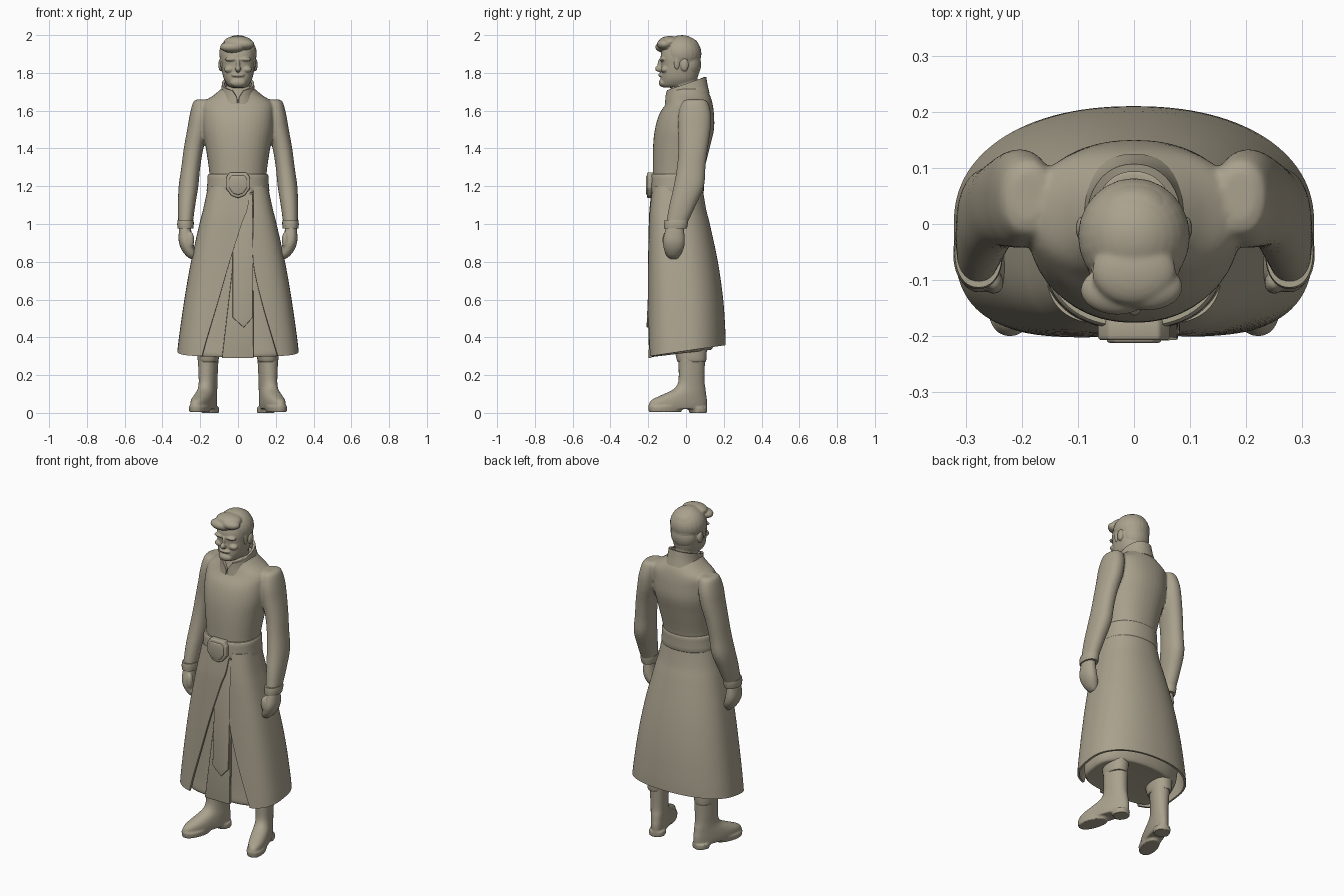
import bpy, bmesh, math
from mathutils import Matrix, Vector

mat = bpy.data.materials.new("warm_clay_grey")
mat.diffuse_color = (0.40, 0.36, 0.27, 1)


def catmull(rings, steps):
    """Smoothly interpolate a list of ring tuples."""
    out = []
    for i in range(len(rings) - 1):
        p0, p1 = rings[max(i - 1, 0)], rings[i]
        p2, p3 = rings[i + 1], rings[min(i + 2, len(rings) - 1)]
        for k in range(steps):
            t = k / steps
            out.append([0.5 * (2 * b + (c - a) * t + (2 * a - 5 * b + 4 * c - d) * t * t
                               + (3 * b - a - 3 * c + d) * t ** 3)
                        for a, b, c, d in zip(p0, p1, p2, p3)])
    return out + [list(rings[-1])]


def loft(bm, rings, nf=2.2, nb=2.2, seg=40, gap=False, steps=4):
    """Rings: z, centre x, half width, front y, back y, [tilt, left edge, right edge]."""
    rings = [tuple(r) + (0,) * (8 - len(r)) for r in rings]
    rows = []
    for z, cx, rx, yf, yb, tilt, xl, xr in catmull(rings, steps):
        cy, ry = (yf + yb) / 2, (yb - yf) / 2
        edge = lambda x: math.asin(math.copysign(min(abs(x / rx), 1) ** (nf / 2), x))
        a0, a1 = (edge(xr), 2 * math.pi + edge(xl)) if gap else (0, 2 * math.pi)
        row = []
        for k in range(seg + 1 if gap else seg):
            a = a0 + (a1 - a0) * k / seg
            s, c = math.sin(a), math.cos(a)
            n = nf if c > 0 else nb
            x = cx + math.copysign(abs(s) ** (2 / n), s) * rx
            y = cy - math.copysign(abs(c) ** (2 / n), c) * ry
            row.append(bm.verts.new((x, y, z + tilt * y)))
        rows.append(row)
    for r, q in zip(rows, rows[1:]):
        for k in range(seg):
            j = k + 1 if gap else (k + 1) % seg
            bm.faces.new((r[k], r[j], q[j], q[k]))
    if not gap:
        bm.faces.new(rows[0])
        bm.faces.new(rows[-1])
    return [v for r in rows for v in r]


def blob(bm, c, r):
    m = Matrix.Translation(c) @ Matrix.Diagonal((*r, 1))
    bmesh.ops.create_uvsphere(bm, u_segments=24, v_segments=16, radius=1, matrix=m)


def plate(bm, pts, y0, y1, thick):
    """Front outline (x, z) with y sliding from y0 at its top to y1 at its bottom."""
    top, low = max(p[1] for p in pts), min(p[1] for p in pts)
    ys = [y0 + (y1 - y0) * (top - z) / (top - low) for x, z in pts]
    f = [bm.verts.new((p[0], y, p[1])) for p, y in zip(pts, ys)]
    b = [bm.verts.new((p[0], y + thick, p[1])) for p, y in zip(pts, ys)]
    bm.faces.new(f)
    bm.faces.new(b[::-1])
    for i in range(len(f)):
        j = (i + 1) % len(f)
        bm.faces.new((f[i], b[i], b[j], f[j]))


def make(name, bm, voxel=0, smooth=0, solid=0, bevel=0):
    bmesh.ops.recalc_face_normals(bm, faces=bm.faces)
    me = bpy.data.meshes.new(name)
    bm.to_mesh(me)
    bm.free()
    ob = bpy.data.objects.new(name, me)
    bpy.context.collection.objects.link(ob)
    me.materials.append(mat)
    if solid:
        m = ob.modifiers.new("thickness", 'SOLIDIFY')
        m.thickness, m.offset = solid, 0
    if voxel:
        m = ob.modifiers.new("blend", 'REMESH')
        m.mode, m.voxel_size = 'VOXEL', voxel
    if smooth:
        m = ob.modifiers.new("soften", 'SMOOTH')
        m.factor, m.iterations = 0.5, smooth
    if bevel:
        m = ob.modifiers.new("round", 'BEVEL')
        m.width, m.segments = bevel, 3
    bpy.ops.object.select_all(action='DESELECT')
    ob.select_set(True)
    bpy.context.view_layer.objects.active = ob
    for m in list(ob.modifiers):
        bpy.ops.object.modifier_apply(modifier=m.name)
    bpy.ops.object.shade_smooth_by_angle(angle=math.radians(40))
    return ob


# Tunic: torso and both sleeves blended together
bm = bmesh.new()
loft(bm, [(1.12, 0, .155, -.175, .085), (1.25, 0, .150, -.176, .09), (1.4, 0, .170, -.175, .125),
          (1.5, 0, .187, -.165, .148), (1.58, 0, .19, -.142, .148), (1.64, 0, .185, -.105, .14),
          (1.685, 0, .125, -.09, .125), (1.73, 0, .072, -.08, .095)])
for s in (-1, 1):
    loft(bm, [(1.66, s * .188, .025, .01, .09), (1.645, s * .19, .047, -.02, .115),
              (1.58, s * .2, .055, -.04, .132), (1.5, s * .213, .056, -.042, .13),
              (1.4, s * .235, .052, -.04, .115), (1.3, s * .25, .05, -.048, .103),
              (1.2, s * .262, .052, -.065, .095), (1.1, s * .272, .046, -.088, .052),
              (1.0, s * .278, .038, -.106, .005), (.985, s * .278, .036, -.105, 0)])
make("tunic", bm, voxel=.007, smooth=4)

# Sleeve cuffs
bm = bmesh.new()
for s in (-1, 1):
    loft(bm, [(1.02, s * .277, .042, -.113, .012), (1.0, s * .278, .044, -.116, .01),
              (.975, s * .278, .041, -.115, .004)], steps=2)
make("cuffs", bm)

# Hands
bm = bmesh.new()
for s in (-1, 1):
    loft(bm, [(1.0, s * .278, .03, -.10, -.015), (.96, s * .28, .033, -.112, -.01),
              (.91, s * .277, .037, -.122, -.006), (.87, s * .265, .037, -.118, -.012),
              (.835, s * .248, .03, -.105, -.03), (.815, s * .238, .014, -.085, -.045)])
    blob(bm, (s * .25, -.105, .915), (.018, .02, .045))
make("hands", bm, voxel=.006, smooth=3)

# Standing collar, higher at the back, notched in front
bm = bmesh.new()
loft(bm, [(1.66, 0, .098, -.105, .118, .25, -.004, .004), (1.70, 0, .084, -.102, .108, .3, -.006, .006),
          (1.742, 0, .078, -.1, .1, .36, -.03, .03)], gap=True)
make("collar", bm, solid=.014)

# Long outer coat skirt, open at the front
bm = bmesh.new()
loft(bm, [(1.2, 0, .152, -.175, .08, 0, .07, .08), (1.08, 0, .178, -.187, .10, 0, .05, .08),
          (1.0, 0, .198, -.191, .12, 0, .02, .08), (.8, 0, .243, -.195, .162, .02, -.045, .08),
          (.6, 0, .278, -.198, .19, .05, -.105, .125), (.42, 0, .304, -.200, .202, .1, -.162, .18),
          (.328, 0, .315, -.200, .204, .15, -.19, .21)], nf=3.4, nb=2.2, seg=96, gap=True)
make("coat_skirt", bm, solid=.012)

# Underskirt
bm = bmesh.new()
loft(bm, [(1.1, 0, .155, -.165, .075), (.8, 0, .22, -.176, .13), (.55, 0, .262, -.18, .165),
          (.4, 0, .275, -.182, .165, .1), (.325, 0, .262, -.184, .14, .12), (.32, 0, .23, -.165, .12, .12)],
     nf=3.4, seg=64)
make("underskirt", bm)

# Centre front panel and hanging sash with pointed end
bm = bmesh.new()
plate(bm, [(-.02, .85), (.08, .85), (.082, .29), (-.085, .29)], -.188, -.198, .016)
make("front_panel", bm, bevel=.003)
bm = bmesh.new()
plate(bm, [(-.028, 1.16), (.078, 1.16), (.078, .505), (.03, .452), (-.028, .505)], -.178, -.209, .012)
make("sash", bm, bevel=.003)

# Belt and shield buckle
bm = bmesh.new()
loft(bm, [(1.165, 0, .160, -.182, .088), (1.175, 0, .166, -.188, .094), (1.22, 0, .162, -.188, .094),
          (1.255, 0, .161, -.187, .095), (1.265, 0, .155, -.182, .09)], nf=2.4, seg=64, steps=2)
make("belt", bm)
for name, k, y in (("buckle", 1, -.207), ("buckle_face", .76, -.212)):
    bm = bmesh.new()
    outline = [(-.045, .068), (.045, .068), (.064, .04), (.064, -.015), (.035, -.055),
               (0, -.068), (-.035, -.055), (-.064, -.015), (-.064, .04)]
    plate(bm, [(x * k, 1.205 + z * k) for x, z in outline], y, y, .04)
    make(name, bm, bevel=.006)

# Trouser legs
bm = bmesh.new()
for s in (-1, 1):
    loft(bm, [(.6, s * .13, .075, -.08, .10), (.4, s * .15, .065, -.07, .11),
              (.285, s * .158, .056, -.05, .108), (.27, s * .158, .046, -.04, .1)])
make("trousers", bm)

# Boots with turned-out feet
bm = bmesh.new()
for s in (-1, 1):
    vs = loft(bm, [(.02, 0, .046, -.235, .082), (.045, 0, .05, -.238, .084), (.07, 0, .05, -.22, .084),
                   (.095, 0, .048, -.165, .08), (.125, 0, .045, -.1, .076), (.16, 0, .045, -.074, .07),
                   (.22, 0, .048, -.07, .07), (.3, 0, .052, -.072, .073)])
    vs += loft(bm, [(0, 0, .045, -.01, .082), (.03, 0, .047, -.015, .084)], steps=1)
    vs += loft(bm, [(.004, 0, .047, -.236, -.06), (.035, 0, .051, -.241, -.05)], steps=1)
    turn = Matrix.Translation((s * .158, .03, 0)) @ Matrix.Rotation(s * math.radians(18), 4, 'Z')
    for v in vs:
        v.co = turn @ v.co
make("boots", bm, voxel=.006, smooth=3)

# Head: skull, neck and facial features blended together
bm = bmesh.new()
loft(bm, [(1.722, 0, .035, -.118, .02), (1.735, 0, .055, -.13, .04), (1.765, 0, .074, -.133, .058),
          (1.8, 0, .083, -.132, .068), (1.84, 0, .088, -.131, .075), (1.89, 0, .09, -.134, .078),
          (1.94, 0, .083, -.118, .072), (1.975, 0, .058, -.09, .05), (1.985, 0, .02, -.04, .01)], nf=2.4)
loft(bm, [(1.64, 0, .062, -.07, .075), (1.72, 0, .06, -.078, .062), (1.8, 0, .06, -.07, .06)])
blob(bm, (0, -.142, 1.822), (.015, .022, .017))
blob(bm, (0, -.135, 1.845), (.010, .016, .032))
blob(bm, (0, -.133, 1.788), (.036, .014, .010))
blob(bm, (0, -.120, 1.748), (.042, .024, .024))
for s in (-1, 1):
    blob(bm, (s * .036, -.124, 1.872), (.034, .018, .011))
    blob(bm, (s * .046, -.112, 1.818), (.028, .022, .018))
    blob(bm, (s * .092, -.008, 1.842), (.012, .022, .034))
make("head", bm, voxel=.004, smooth=3)

# Hair: cap, sideburns and swept quiff
bm = bmesh.new()
blob(bm, (0, -.022, 1.902), (.1, .104, .098))
blob(bm, (0, .012, 1.845), (.082, .068, .085))
blob(bm, (-.03, -.118, 1.937), (.066, .044, .03))
blob(bm, (.025, -.112, 1.952), (.062, .042, .03))
blob(bm, (0, -.085, 1.965), (.075, .06, .03))
for s in (-1, 1):
    blob(bm, (s * .083, -.048, 1.86), (.012, .018, .045))
make("hair", bm, voxel=.005, smooth=4)
